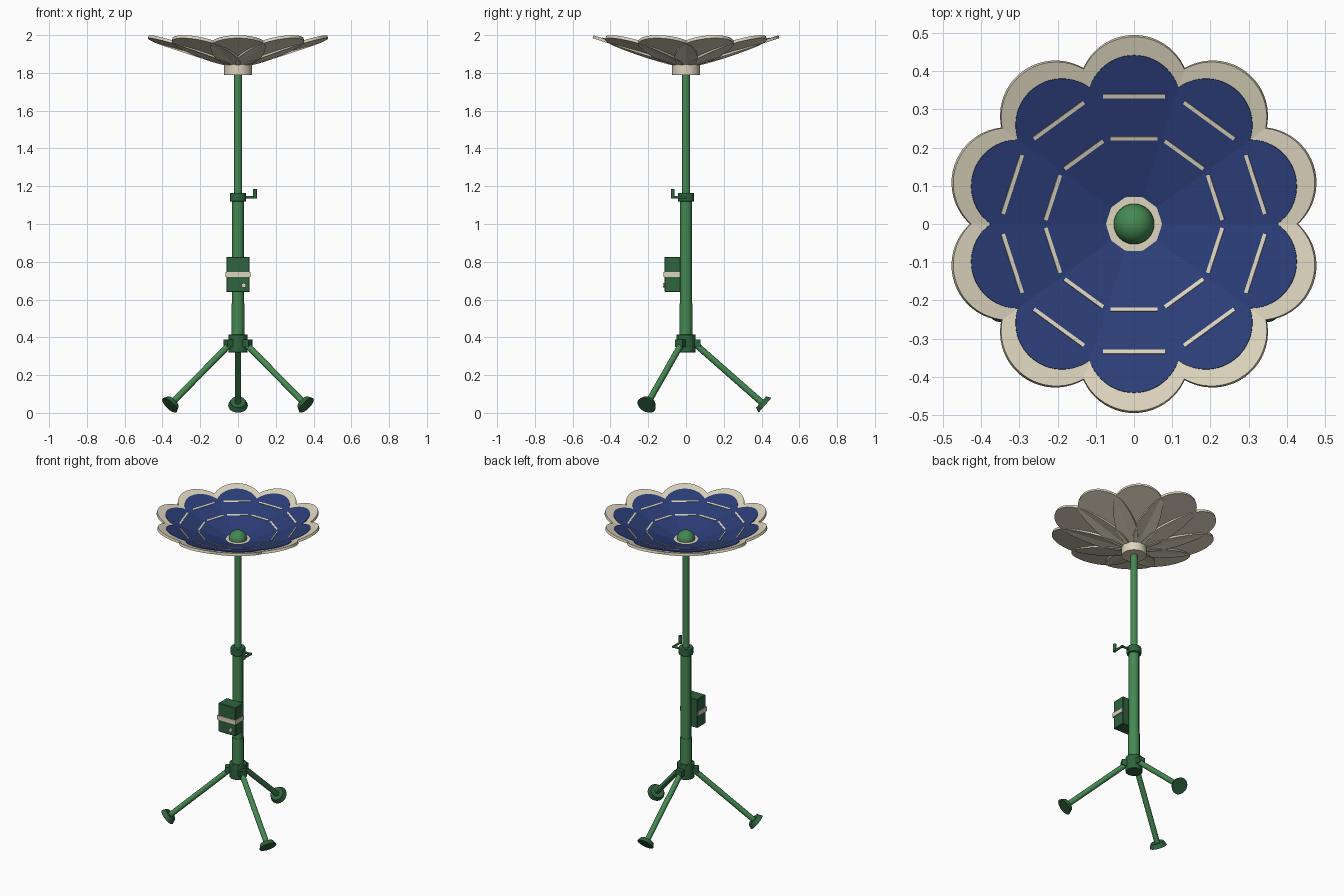
import bpy, bmesh, math
from mathutils import Vector, Matrix

if "Cube" in bpy.data.objects:
    bpy.data.objects.remove(bpy.data.objects["Cube"])


def material(name, rgb):
    m = bpy.data.materials.new(name)
    m.diffuse_color = (*rgb, 1)
    m.use_nodes = True
    m.node_tree.nodes["Principled BSDF"].inputs["Base Color"].default_value = m.diffuse_color
    return m


GREEN = material("green", (0.06, 0.25, 0.085))
DARK = material("dark_green", (0.028, 0.125, 0.048))
CREAM = material("cream", (0.72, 0.66, 0.51))
BLUE = material("blue", (0.025, 0.048, 0.19))


def finish(name, bm, mat, smooth=True):
    bmesh.ops.recalc_face_normals(bm, faces=bm.faces[:])
    me = bpy.data.meshes.new(name)
    bm.to_mesh(me)
    bm.free()
    ob = bpy.data.objects.new(name, me)
    bpy.context.collection.objects.link(ob)
    me.materials.append(mat)
    if smooth:
        bpy.ops.object.select_all(action='DESELECT')
        ob.select_set(True)
        bpy.context.view_layer.objects.active = ob
        bpy.ops.object.shade_smooth_by_angle(angle=math.radians(35))
    return ob


def rod(name, a, b, r1, mat, r2=None, seg=28, bevel=0):
    """Cylinder or cone from a to b."""
    a, b = Vector(a), Vector(b)
    bm = bmesh.new()
    rot = (b - a).to_track_quat('Z', 'Y').to_matrix().to_4x4()
    bmesh.ops.create_cone(bm, cap_ends=True, segments=seg, radius1=r1,
                          radius2=r1 if r2 is None else r2, depth=(b - a).length,
                          matrix=Matrix.Translation((a + b) / 2) @ rot)
    ob = finish(name, bm, mat)
    if bevel:
        mod = ob.modifiers.new("bevel", 'BEVEL')
        mod.width = bevel
        mod.segments = 2
    return ob


def box(name, lo, hi, mat, turn=0, bevel=0):
    lo, hi = Vector(lo), Vector(hi)
    bm = bmesh.new()
    m = Matrix.Rotation(turn, 4, 'Z') @ Matrix.Translation((lo + hi) / 2) @ Matrix.Diagonal((*(hi - lo), 1))
    bmesh.ops.create_cube(bm, size=1, matrix=m)
    ob = finish(name, bm, mat, False)
    if bevel:
        ob.modifiers.new("bevel", 'BEVEL').width = bevel
    return ob


# petals: flat tilted plates that cross each other around the hub
SLOPE = 0.325
Z0 = 1.999 - SLOPE * 0.489
NORMAL = Vector((-SLOPE, 0, 1)).normalized()


def plate(name, outline, top, bottom, turn, mat):
    bm = bmesh.new()
    rot = Matrix.Rotation(turn, 3, 'Z')
    rings = []
    for off in (bottom, top):
        rings.append([bm.verts.new(rot @ (Vector((u, v, Z0 + SLOPE * u)) + NORMAL * off))
                      for u, v in outline])
    lo, hi = rings
    bm.faces.new(lo[::-1])
    bm.faces.new(hi)
    n = len(outline)
    for i in range(n):
        j = (i + 1) % n
        bm.faces.new((lo[i], lo[j], hi[j], hi[i]))
    return finish(name, bm, mat)


def petal_outline(centre, outer, inner, n=56):
    pts = []
    for i in range(n):
        a = 2 * math.pi * i / n
        c = math.cos(a)
        pts.append((centre + c * (outer if c > 0 else inner), outer * math.sin(a)))
    return pts


def bar_outline(u, half, w=0.005):
    return [(u - w, -half), (u + w, -half), (u + w, half), (u - w, half)]


for k in range(10):
    t = math.radians(18 + 36 * k)
    plate(f"petal_{k}", petal_outline(0.345, 0.145, 0.315), 0, -0.016, t, CREAM)
    plate(f"solar_panel_{k}", petal_outline(0.32, 0.122, 0.29), 0.003, -0.004, t, BLUE)
    plate(f"inner_bar_{k}", bar_outline(0.225, 0.062), 0.006, -0.002, t, CREAM)
    plate(f"outer_bar_{k}", bar_outline(0.336, 0.081), 0.006, -0.002, t, CREAM)

# flower hub and centre dome
rod("flower_hub", (0, 0, 1.79), (0, 0, 1.866), 0.073, CREAM, seg=40)
bm = bmesh.new()
bmesh.ops.create_uvsphere(bm, u_segments=32, v_segments=16, radius=0.053,
                          matrix=Matrix.Translation((0, 0, 1.868)))
finish("centre_dome", bm, GREEN)

# telescopic mast
rod("upper_mast", (0, 0, 1.1), (0, 0, 1.80), 0.022, GREEN)
rod("lower_mast", (0, 0, 0.36), (0, 0, 1.13), 0.031, GREEN)
rod("mast_sleeve", (0, 0, 0.36), (0, 0, 0.58), 0.034, GREEN)
rod("mast_collar", (0, 0, 1.12), (0, 0, 1.165), 0.043, DARK, bevel=0.003)
rod("leg_hub", (0, 0, 0.32), (0, 0, 0.415), 0.05, DARK, bevel=0.003)

# crank
rod("crank_shaft", (0.03, 0, 1.141), (0.096, 0, 1.141), 0.007, DARK, seg=16)
rod("crank_arm", (0.09, 0.006, 1.141), (0.09, -0.076, 1.141), 0.007, DARK, seg=16)
rod("crank_handle", (0.09, -0.07, 1.135), (0.09, -0.07, 1.186), 0.010, DARK, seg=16)

# battery box with band and knob
box("battery_box", (-0.062, -0.114, 0.64), (0.062, -0.028, 0.826), DARK, bevel=0.003)
box("box_band", (-0.067, -0.119, 0.719), (0.067, -0.032, 0.747), CREAM)
rod("box_knob", (0.03, -0.11, 0.675), (0.03, -0.122, 0.675), 0.012, CREAM, seg=20)

# tripod legs with feet square to each leg
for k, deg in enumerate((90, 210, 330)):
    t = math.radians(deg)
    rot = Matrix.Rotation(t, 3, 'Z')
    top, end = Vector((0.045, 0, 0.368)), Vector((0.418, 0, 0.04))
    d = (end - top).normalized()
    rod(f"leg_{k}", rot @ top, rot @ (end - d * 0.01), 0.0165, GREEN, seg=20)
    rod(f"foot_{k}", rot @ (end - d * 0.027), rot @ end, 0.040, DARK, r2=0.052, seg=28)
    box(f"leg_bracket_{k}", (0.035, -0.022, 0.35), (0.076, 0.022, 0.388), DARK, turn=t)
